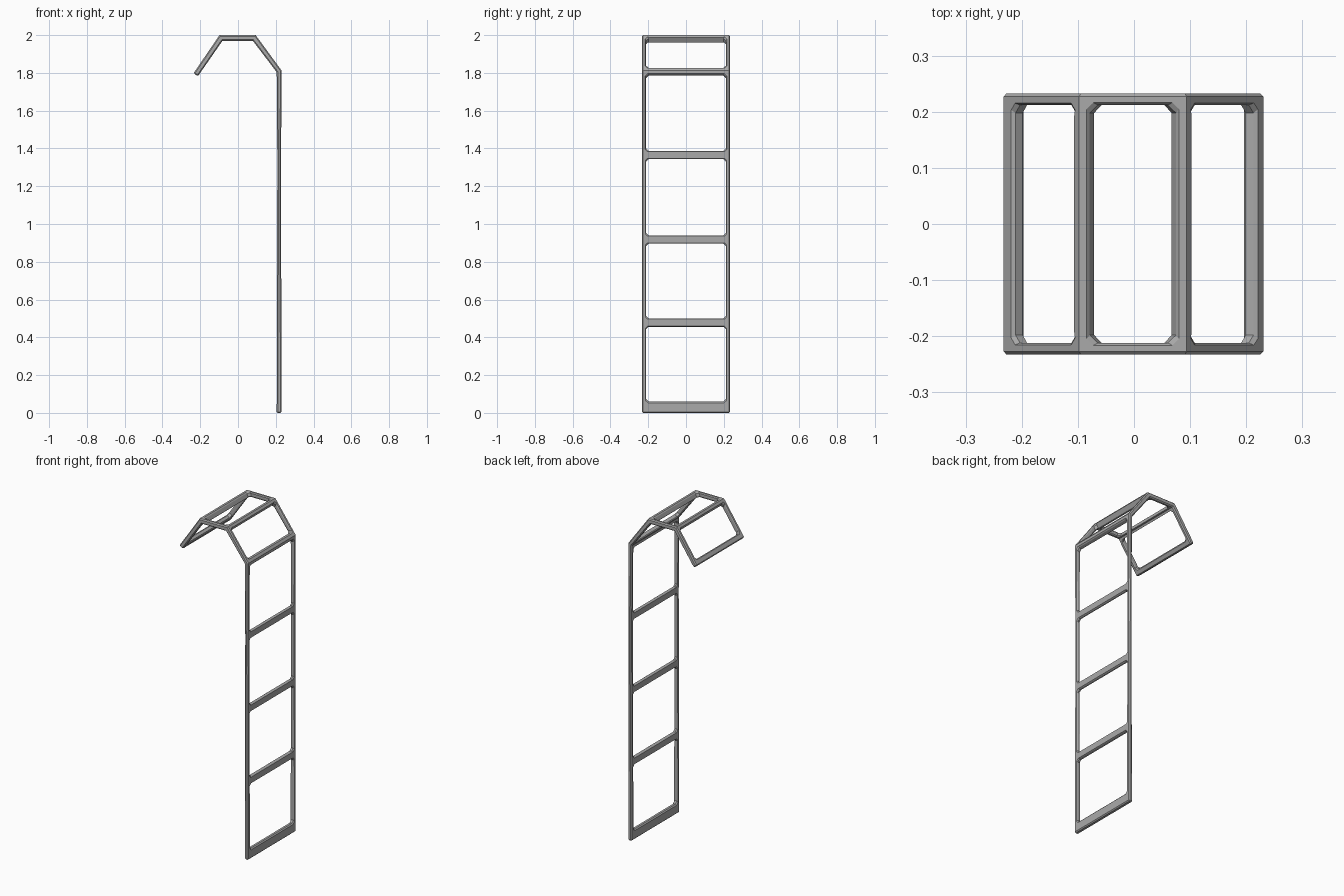
import bpy, bmesh
from mathutils import Vector

cube = bpy.data.objects.get("Cube")
if cube:
    bpy.data.objects.remove(cube, do_unlink=True)

grey = bpy.data.materials.new("steel grey")
grey.use_nodes = True
colour = (0.4, 0.4, 0.4, 1)
grey.diffuse_color = colour
grey.node_tree.nodes["Principled BSDF"].inputs["Base Color"].default_value = colour

# Side profile from hook lip to foot: x, z, half thickness, bar width to each side
NODES = [
    (-0.224, 1.79, 0.014, 0.034),
    (-0.09, 1.985, 0.015, 0.015),
    (0.086, 1.985, 0.015, 0.015),
    (0.218, 1.808, 0.013, 0.02),
    (0.218, 1.365, 0.010, 0.022),
    (0.218, 0.918, 0.0105, 0.022),
    (0.218, 0.478, 0.0115, 0.022),
    (0.218, 0.0, 0.013, 0.06),
]
OUTER, INNER, CHAMFER = 0.233, 0.212, 0.014

centres = [Vector((x, 0, z)) for x, z, _, _ in NODES]


def normal(i):
    """Outward normal of the panel that starts at node i."""
    d = (centres[i + 1] - centres[i]).normalized()
    return Vector((-d.z, 0, d.x))


# Mitred offset at every node
offsets = []
for i, (_, _, half, _) in enumerate(NODES):
    a = normal(max(i - 1, 0))
    b = normal(min(i, len(NODES) - 2))
    m = (a + b).normalized()
    offsets.append(m * half / m.dot(a))

bm = bmesh.new()


def face(*points):
    bm.faces.new([bm.verts.new(p) for p in points])


def point(panel, t, y, side):
    start = centres[panel] + offsets[panel] * side
    end = centres[panel + 1] + offsets[panel + 1] * side
    p = start.lerp(end, t)
    p.y = y
    return p


# Each panel is a frame around an opening with chamfered corners
for i in range(len(NODES) - 1):
    length = (centres[i + 1] - centres[i]).length
    a, b = NODES[i][3] / length, 1 - NODES[i + 1][3] / length
    c = CHAMFER / length
    y, k = INNER, INNER - CHAMFER
    corners = [(0, -OUTER), (1, -OUTER), (1, OUTER), (0, OUTER)]
    hole = [(a, -k), (a + c, -y), (b - c, -y), (b, -k),
            (b, k), (b - c, y), (a + c, y), (a, k)]
    for side in (1, -1):
        out = [point(i, *q, side) for q in corners]
        inn = [point(i, *q, side) for q in hole]
        for n in range(4):
            face(out[n], inn[2 * n], inn[2 * n + 1])
            face(out[n], inn[2 * n + 1], inn[(2 * n + 2) % 8], out[(n + 1) % 4])
    # Walls of the opening
    for n in range(8):
        p, q = hole[n], hole[(n + 1) % 8]
        face(point(i, *p, 1), point(i, *q, 1), point(i, *q, -1), point(i, *p, -1))
    # Outer sides of both rails
    for s in (-OUTER, OUTER):
        face(point(i, 0, s, 1), point(i, 1, s, 1), point(i, 1, s, -1), point(i, 0, s, -1))

# Closed ends at the hook lip and the foot
for panel, t in ((0, 0), (len(NODES) - 2, 1)):
    face(point(panel, t, -OUTER, 1), point(panel, t, OUTER, 1),
         point(panel, t, OUTER, -1), point(panel, t, -OUTER, -1))

bmesh.ops.remove_doubles(bm, verts=bm.verts, dist=0.0001)
bmesh.ops.recalc_face_normals(bm, faces=bm.faces)
mesh = bpy.data.meshes.new("hooked_ladder")
bm.to_mesh(mesh)
bm.free()
mesh.materials.append(grey)
ladder = bpy.data.objects.new("hooked_ladder", mesh)
bpy.context.collection.objects.link(ladder)

# Chamfer only the square edges of the bars
bevel = ladder.modifiers.new("chamfer", "BEVEL")
bevel.width = 0.006
bevel.segments = 1
bevel.limit_method = "ANGLE"
bevel.angle_limit = 1.15
